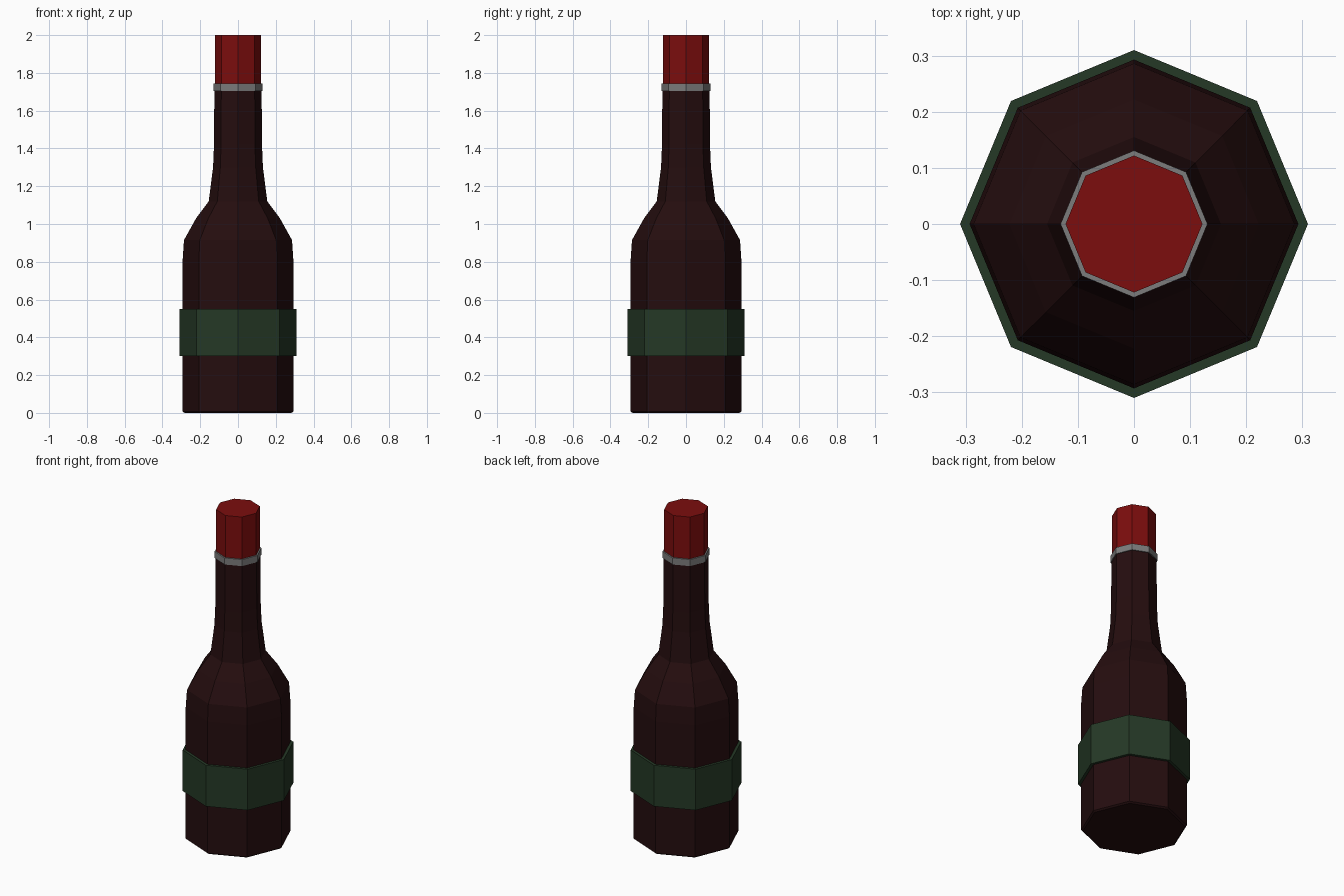
import bpy
import bmesh
import math

SIDES = 8

cube = bpy.data.objects.get("Cube")
if cube:
    bpy.data.objects.remove(cube)


def make_material(name, color, roughness=0.6):
    mat = bpy.data.materials.new(name)
    mat.use_nodes = True
    mat.diffuse_color = (*color, 1)
    shader = mat.node_tree.nodes["Principled BSDF"]
    shader.inputs["Base Color"].default_value = (*color, 1)
    shader.inputs["Roughness"].default_value = roughness
    return mat


def lathe(name, profile, mat, closed=False):
    """Spin (radius, height) points; cap both ends or join them as a band."""
    bm = bmesh.new()
    rings = []
    for radius, z in profile:
        ring = []
        for i in range(SIDES):
            a = math.tau * i / SIDES
            ring.append(bm.verts.new((radius * math.cos(a), radius * math.sin(a), z)))
        rings.append(ring)
    pairs = list(zip(rings, rings[1:]))
    if closed:
        pairs.append((rings[-1], rings[0]))
    else:
        bm.faces.new(rings[0][::-1])
        bm.faces.new(rings[-1])
    for low, high in pairs:
        for i in range(SIDES):
            j = (i + 1) % SIDES
            bm.faces.new((low[i], low[j], high[j], high[i]))
    bmesh.ops.recalc_face_normals(bm, faces=bm.faces[:])
    mesh = bpy.data.meshes.new(name)
    bm.to_mesh(mesh)
    bm.free()
    mesh.materials.append(mat)
    obj = bpy.data.objects.new(name, mesh)
    bpy.context.collection.objects.link(obj)
    return obj


def band(name, inner, outer, bottom, top, mat):
    return lathe(name, [(inner, bottom), (outer, bottom), (outer, top), (inner, top)], mat, True)


glass = make_material("dark red glass", (0.018, 0.004, 0.0045))
paper = make_material("dark green label", (0.018, 0.040, 0.019))
foil = make_material("red foil", (0.2, 0.004, 0.004))
silver = make_material("grey metal", (0.2, 0.2, 0.2))

# Body, shoulder and neck in one faceted shell
lathe("bottle", [(0.283, 0), (0.293, 0.008), (0.293, 0.81), (0.286, 0.915),
                 (0.222, 1.03), (0.155, 1.12), (0.132, 1.3), (0.127, 1.42),
                 (0.125, 1.72)], glass)

# Wrapped label
band("label", 0.285, 0.31, 0.30, 0.55, paper)

# Foil cap and the collar beneath it
lathe("foil_cap", [(0.122, 1.70), (0.122, 2.0)], foil)
band("collar", 0.115, 0.131, 1.705, 1.745, silver)
